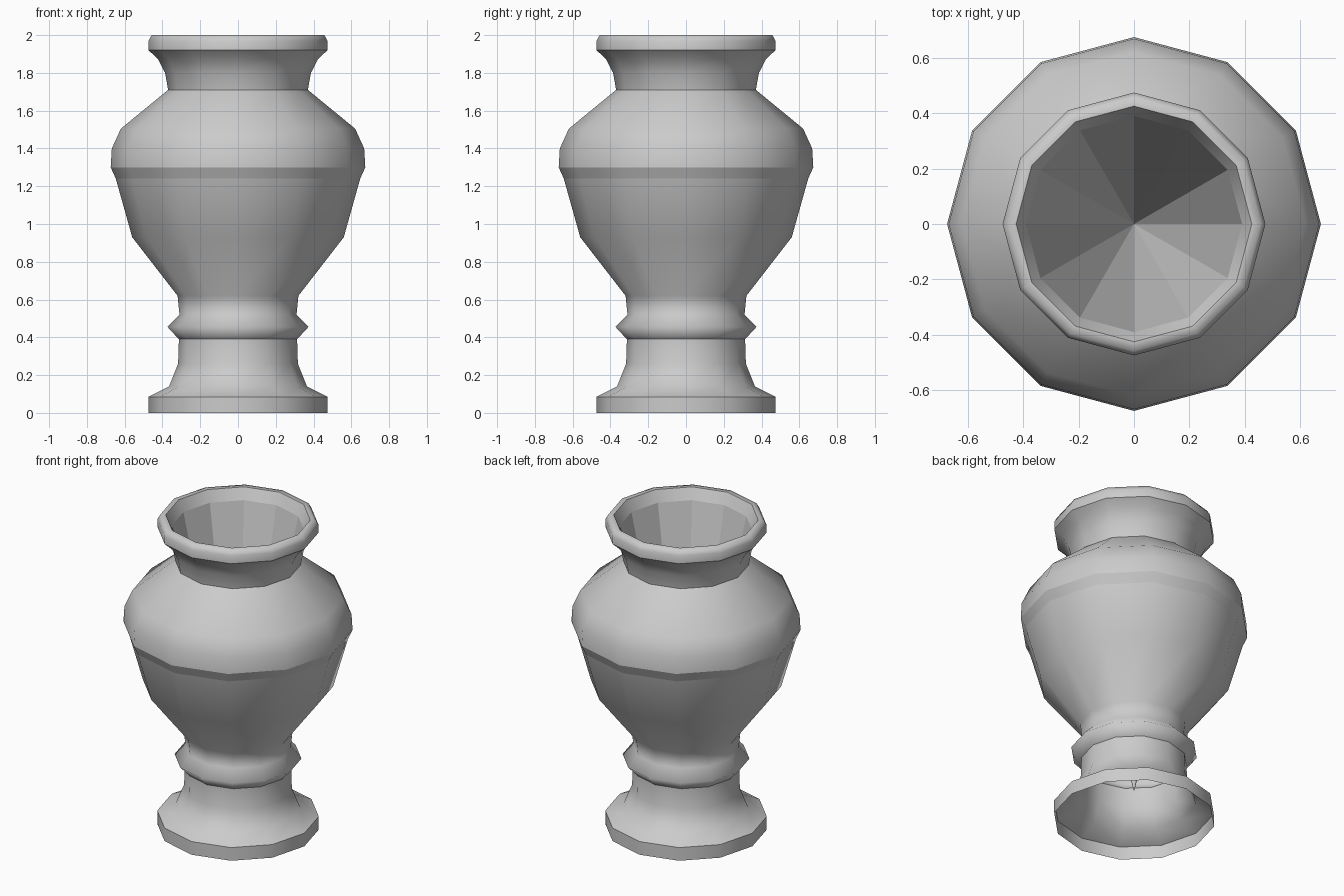
import bpy, bmesh, math

if "Cube" in bpy.data.objects:
    bpy.data.objects.remove(bpy.data.objects["Cube"])

SIDES = 12


def lathe(name, profile, smooth):
    """Revolve (radius, z, sharp) points about z; radius 0 closes to a tip."""
    bm = bmesh.new()
    rings = []
    for r, z, _ in profile:
        if r == 0:
            rings.append([bm.verts.new((0, 0, z))] * SIDES)
        else:
            rings.append([bm.verts.new((r * math.cos(2 * math.pi * i / SIDES),
                                        r * math.sin(2 * math.pi * i / SIDES), z))
                          for i in range(SIDES)])
    for a, b in zip(rings, rings[1:]):
        for i in range(SIDES):
            j = (i + 1) % SIDES
            corners = list(dict.fromkeys((a[i], a[j], b[j], b[i])))
            bm.faces.new(corners).smooth = smooth
    # crisp edges around the marked rings
    for ring, point in zip(rings, profile):
        if point[2]:
            for i in range(SIDES):
                edge = bm.edges.get((ring[i], ring[(i + 1) % SIDES]))
                if edge:
                    edge.smooth = False
    mesh = bpy.data.meshes.new(name)
    bm.to_mesh(mesh)
    bm.free()
    obj = bpy.data.objects.new(name, mesh)
    bpy.context.collection.objects.link(obj)
    return obj


# outer shell, open underneath, rolled over the rim
lathe("vase_body", [
    (0.475, 0.00, 0), (0.475, 0.085, 1), (0.365, 0.14, 0), (0.317, 0.26, 0),
    (0.313, 0.39, 1), (0.373, 0.455, 0), (0.31, 0.52, 0), (0.32, 0.62, 0),
    (0.56, 0.93, 0), (0.647, 1.24, 1), (0.674, 1.30, 1), (0.668, 1.40, 0),
    (0.62, 1.505, 0), (0.37, 1.71, 1), (0.386, 1.80, 0), (0.425, 1.875, 0),
    (0.474, 1.92, 1), (0.474, 1.97, 0), (0.457, 2.00, 0), (0.425, 2.00, 1),
    (0.39, 1.93, 0)], True)

# faceted hollow tapering down to a point
lathe("inner_cone", [(0.39, 1.93, 0), (0, 0.19, 0)], False)
